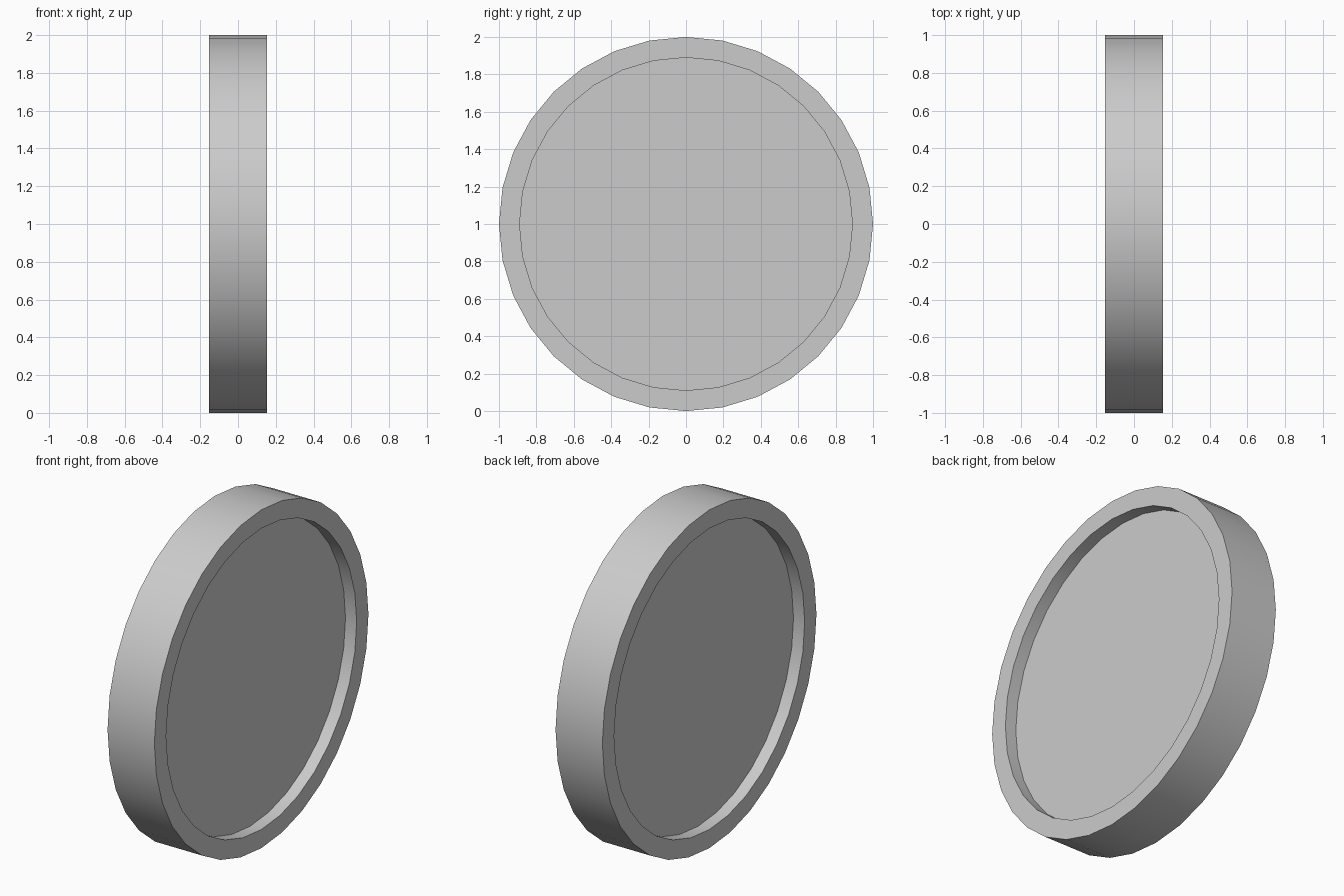
import bpy, bmesh
from math import cos, sin, tau, radians

if "Cube" in bpy.data.objects:
    bpy.data.objects.remove(bpy.data.objects["Cube"])

SIDES = 32
# Half profile (x, radius): floor edge, inner lip, outer lip, mirrored to the other side
half = [(-0.08, 0.89), (-0.153, 0.89), (-0.153, 1.0)]
profile = half + [(-x, r) for x, r in reversed(half)]

bm = bmesh.new()
rings = [[bm.verts.new((x, r * cos(tau * i / SIDES), 1 + r * sin(tau * i / SIDES)))
          for i in range(SIDES)] for x, r in profile]

# Rim walls
for a, b in zip(rings, rings[1:]):
    for i in range(SIDES):
        j = (i + 1) % SIDES
        bm.faces.new((a[i], a[j], b[j], b[i]))

# Recessed round panels on both sides
bm.faces.new(rings[0])
bm.faces.new(rings[-1])
bmesh.ops.recalc_face_normals(bm, faces=bm.faces)

mesh = bpy.data.meshes.new("recessed_disc")
bm.to_mesh(mesh)
bm.free()
disc = bpy.data.objects.new("recessed_disc", mesh)
bpy.context.collection.objects.link(disc)

# Smooth round walls, sharp lips
bpy.context.view_layer.objects.active = disc
disc.select_set(True)
bpy.ops.object.shade_smooth_by_angle(angle=radians(30))
